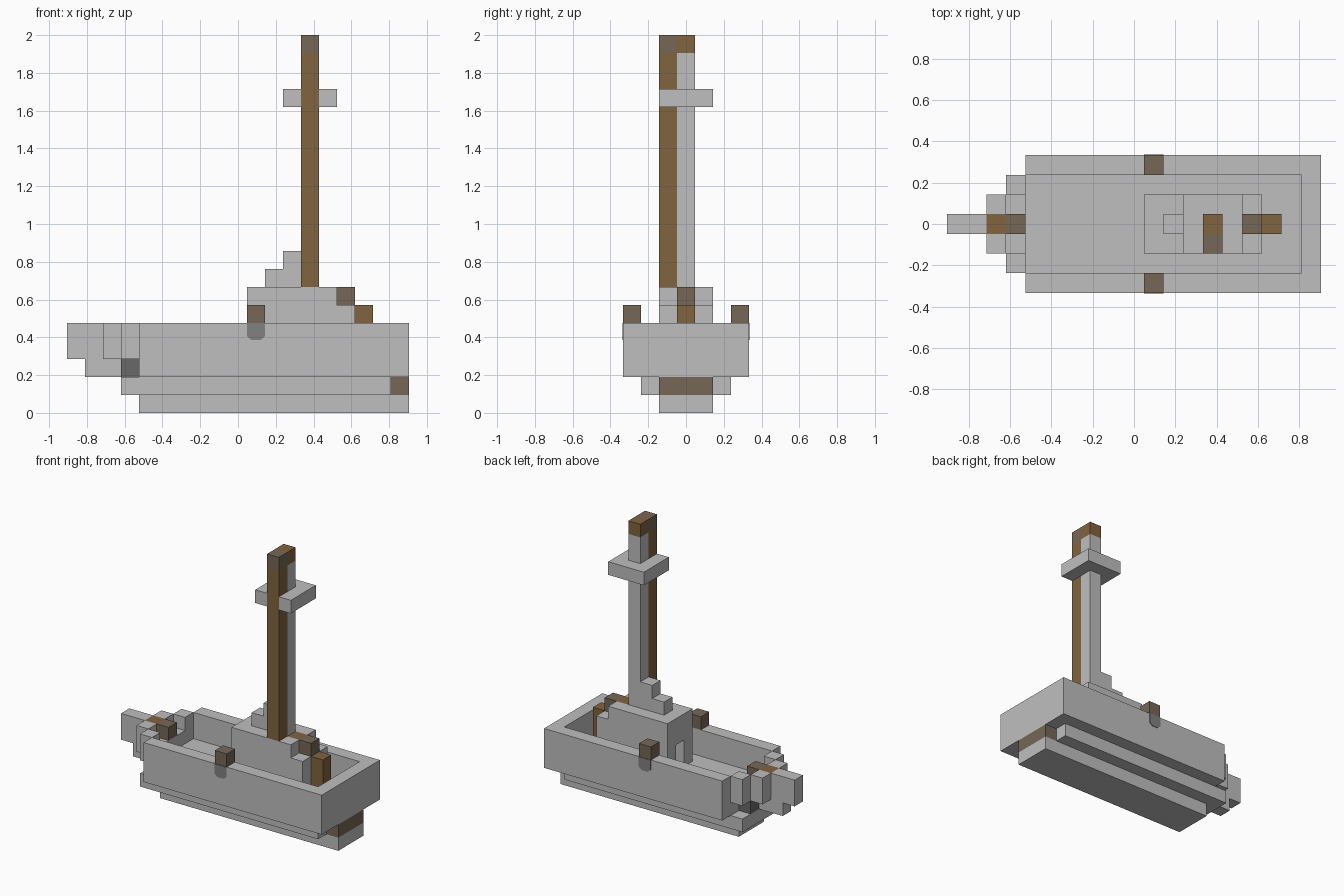
import bpy
import bmesh

UNIT = 2 / 21          # edge length of one building block
LENGTH, WIDTH = 19, 7  # footprint in blocks

default_cube = bpy.data.objects.get("Cube")
if default_cube:
    bpy.data.objects.remove(default_cube, do_unlink=True)


def make_material(name, colour):
    material = bpy.data.materials.new(name)
    material.use_nodes = True
    rgba = (*colour, 1)
    material.diffuse_color = rgba
    material.node_tree.nodes["Principled BSDF"].inputs["Base Color"].default_value = rgba
    return material


light_grey = make_material("light grey", (.52, .52, .52))
mid_grey = make_material("mid grey", (.22, .22, .22))
dark_grey = make_material("dark grey", (.14, .14, .14))
brown = make_material("warm brown", (.22, .125, .05))
dull_brown = make_material("dull brown", (.18, .137, .095))


def to_world(i, j, k):
    """Block coordinates to scene coordinates."""
    return ((i - LENGTH / 2) * UNIT, (j - WIDTH / 2) * UNIT, k * UNIT)


def finish(name, bm, material):
    bmesh.ops.recalc_face_normals(bm, faces=bm.faces)
    mesh = bpy.data.meshes.new(name)
    bm.to_mesh(mesh)
    bm.free()
    mesh.materials.append(material)
    part = bpy.data.objects.new(name, mesh)
    bpy.context.collection.objects.link(part)
    return part


def box(name, material, along, across, height):
    """Cuboid spanning block ranges along x, y and z."""
    bm = bmesh.new()
    bmesh.ops.create_cube(bm, size=1)
    spans = (along, across, height)
    for vert in bm.verts:
        corner = [span[int(value > 0)] for span, value in zip(spans, vert.co)]
        vert.co = to_world(*corner)
    return finish(name, bm, material)


def pair(name, material, along, across, height):
    """Cuboid on the front side and its mirror image on the back side."""
    box("front_" + name, material, along, across, height)
    mirrored = (WIDTH - across[1], WIDTH - across[0])
    box("back_" + name, material, along, mirrored, height)


MIDDLE = (3, 4)   # centre row of blocks
INNER = (2, 5)    # three centre rows

# Stepped keel and hull
box("keel", light_grey, (4, 19), INNER, (0, 1))
box("lower_hull", light_grey, (3, 18), (1, 6), (1, 2))
box("stern_plank", dull_brown, (18, 19), INNER, (1, 2))
box("hull_floor", light_grey, (4, 19), (0, 7), (2, 3))
pair("hull_wall", light_grey, (4, 18), (0, 1), (3, 5))
box("stern_wall", light_grey, (18, 19), (0, 7), (3, 5))

# Tapering bow
pair("outer_bow_wall", light_grey, (3, 4), (1, 2), (3, 5))
pair("inner_bow_wall", light_grey, (2, 3), (2, 3), (3, 5))
box("bow_core", dark_grey, (3, 4), INNER, (2, 3))
box("bow_deck", light_grey, (3, 4), INNER, (3, 4))
box("bow_stem", light_grey, (1, 3), MIDDLE, (2, 4))
box("bow_stem_top", light_grey, (1, 2), MIDDLE, (4, 5))
box("bow_tip", light_grey, (0, 1), MIDDLE, (3, 5))
box("bow_plank", brown, (2, 3), MIDDLE, (4, 5))
box("bow_seat", dull_brown, (3, 4), MIDDLE, (4, 5))

# Side posts, each with a thin chamfered plate on the hull below
pair("side_post", dull_brown, (10, 11), (0, 1), (5, 6))
for side, row, outward in (("front", 0, -1), ("back", WIDTH, 1)):
    bm = bmesh.new()
    outline = ((0, 5), (0, 4.25), (.25, 4.05), (.75, 4.05), (1, 4.25), (1, 5))
    verts = [bm.verts.new(to_world(10 + a, row, k)) for a, k in outline]
    face = bm.faces.new(verts)
    extruded = bmesh.ops.extrude_face_region(bm, geom=[face])["geom"]
    moved = [item for item in extruded if isinstance(item, bmesh.types.BMVert)]
    bmesh.ops.translate(bm, verts=moved, vec=(0, outward * .004, 0))
    finish(side + "_post_plate", bm, mid_grey)

# Cabin with a doorway towards the bow
pair("cabin_wall", light_grey, (10, 16), (2, 3), (3, 6))
box("cabin_core", light_grey, (12, 16), MIDDLE, (3, 6))
box("door_lintel", light_grey, (10, 12), MIDDLE, (5, 6))
pair("cabin_roof_side", light_grey, (10, 15), (2, 3), (6, 7))
box("cabin_roof", light_grey, (10, 14), MIDDLE, (6, 7))

# Wooden steps at the stern end of the cabin
box("roof_plank", brown, (14, 15), MIDDLE, (6, 7))
box("upper_step", dull_brown, (15, 16), MIDDLE, (6, 7))
box("lower_step", brown, (16, 17), MIDDLE, (3, 6))

# Mast foot and mast
box("mast_foot_lower", light_grey, (11, 13), MIDDLE, (7, 8))
box("mast_foot_upper", light_grey, (12, 13), MIDDLE, (8, 9))
box("grey_mast", light_grey, (13, 14), MIDDLE, (7, 20))
box("wooden_mast", brown, (13, 14), (2, 3), (7, 20))
box("mast_cap", brown, (13, 14), MIDDLE, (20, 21))
box("mast_cap_front", dull_brown, (13, 14), (2, 3), (20, 21))

# Lookout platform around the mast
NEST = (17, 18)
box("lookout_back", light_grey, (12, 15), (4, 5), NEST)
for name, start in (("lookout_right", 12), ("lookout_left", 14)):
    box(name, light_grey, (start, start + 1), (2, 4), NEST)
